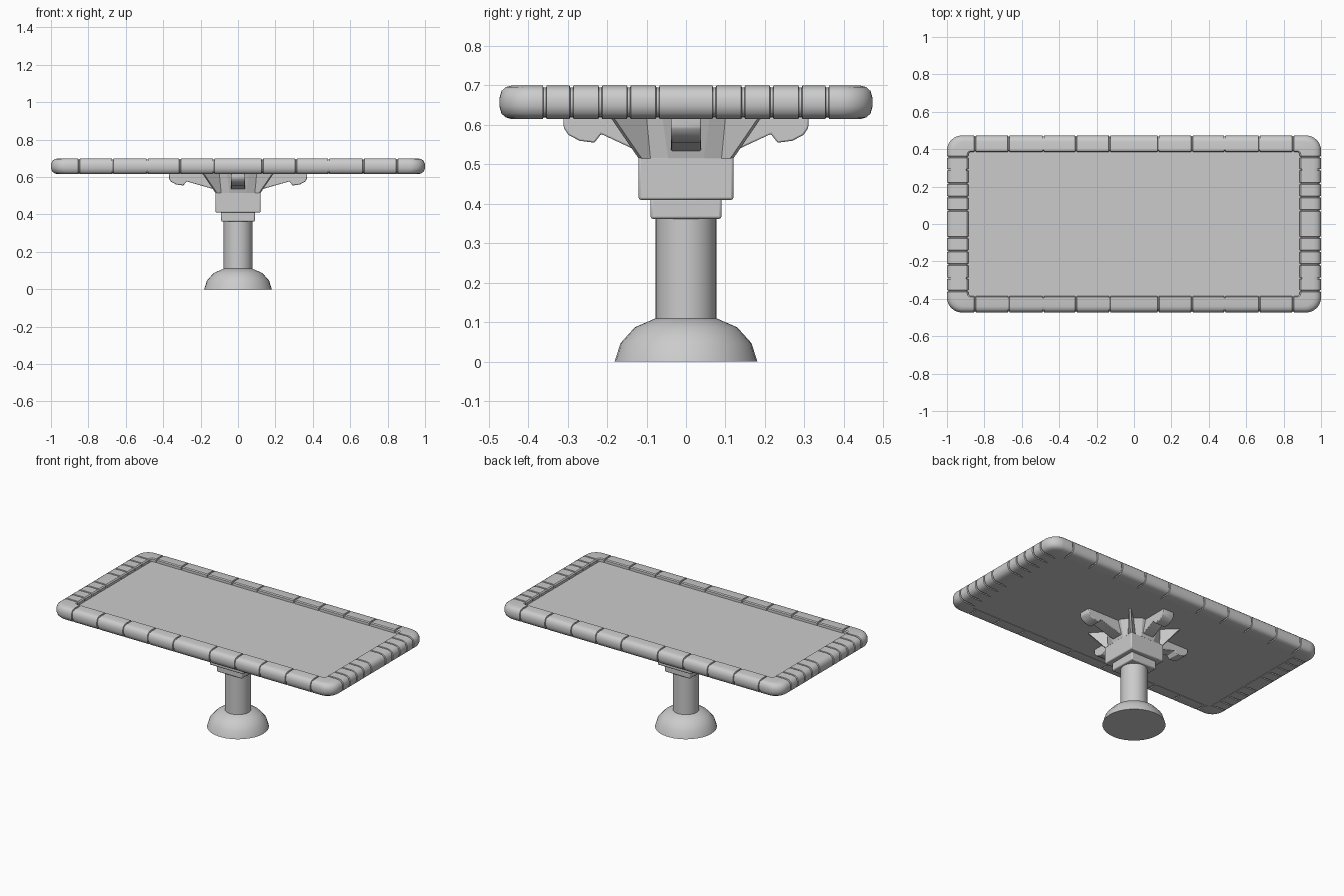
import bpy, bmesh
from math import cos, sin, pi, radians

if "Cube" in bpy.data.objects:
    bpy.data.objects.remove(bpy.data.objects["Cube"])


def make(name, verts, faces, smooth=True, bevel=0):
    me = bpy.data.meshes.new(name)
    me.from_pydata(verts, [], faces)
    bm = bmesh.new()
    bm.from_mesh(me)
    bmesh.ops.recalc_face_normals(bm, faces=bm.faces)
    bm.to_mesh(me)
    bm.free()
    ob = bpy.data.objects.new(name, me)
    bpy.context.collection.objects.link(ob)
    if bevel:
        m = ob.modifiers.new("bevel", 'BEVEL')
        m.width, m.segments = bevel, 2
    if smooth:
        bpy.ops.object.select_all(action='DESELECT')
        bpy.context.view_layer.objects.active = ob
        ob.select_set(True)
        bpy.ops.object.shade_smooth_by_angle(angle=radians(35))
    return ob


def loft(name, rings, closed=False, **kw):
    """Skin equal-length rings; capped at both ends unless closed into a loop."""
    n, k = len(rings[0]), len(rings)
    faces = [(i * n + j, i * n + (j + 1) % n, (i + 1) % k * n + (j + 1) % n, (i + 1) % k * n + j)
             for i in range(k if closed else k - 1) for j in range(n)]
    if not closed:
        faces += [tuple(range(n)), tuple(range((k - 1) * n, k * n))]
    return make(name, [p for r in rings for p in r], faces, **kw)


def box(name, x, y, z0, z1, bevel=0):
    ring = [(-x, -y), (x, -y), (x, y), (-x, y)]
    return loft(name, [[(a, b, z) for a, b in ring] for z in (z0, z1)], bevel=bevel)


def lathe(name, profile, seg=32):
    return loft(name, [[(r * cos(2 * pi * i / seg), r * sin(2 * pi * i / seg), z)
                        for i in range(seg)] for r, z in profile])


# padded rim: one profile swept round the table, pinched at each seam
OX, OY, IX, IY, RO, RI = 1.0, 0.473, 0.885, 0.385, 0.08, 0.015
Z0, Z1 = 0.615, 0.70
ZC = (Z0 + Z1) / 2
PROFILE = [(0.36, Z1), (0.18, Z1 - .004), (0.06, Z1 - .014), (0, Z1 - .032),
           (0, Z0 + .032), (0.06, Z0 + .014), (0.18, Z0 + .004), (0.36, Z0),
           (1, Z0), (1, Z1 - .006), (0.94, Z1)]
seams_x = [0.13, 0.31, 0.485, 0.67, 0.85]
seams_y = [0.072, 0.145, 0.217, 0.29, 0.358]


def seam_stations(seams):
    pos = sorted([-s for s in seams] + seams)
    return [(p + d, g) for p in pos for d, g in ((-.005, 1), (-.003, .87), (.003, .87), (.005, 1))]


path = []  # (outer point, inner point, profile scale)
for side in range(4):
    s = 1 if side in (1, 2) else -1
    direction = 1 if side in (0, 1) else -1
    for p, g in seam_stations(seams_x if side % 2 == 0 else seams_y):
        p *= direction
        if side % 2 == 0:
            path.append(((p, s * OY), (p, s * IY), g))
        else:
            s2 = 1 if side == 1 else -1
            path.append(((s2 * OX, p), (s2 * IX, p), g))
    sx, sy = ((1, -1), (1, 1), (-1, 1), (-1, -1))[side]
    for i in range(9):
        a = -pi / 2 + side * pi / 2 + i * pi / 16
        path.append(((sx * (OX - RO) + RO * cos(a), sy * (OY - RO) + RO * sin(a)),
                     (sx * (IX - RI) + RI * cos(a), sy * (IY - RI) + RI * sin(a)), 1))

rings = []
for o, i, g in path:
    ring = []
    for t, z in PROFILE:
        t = .5 + (t - .5) * g
        ring.append((o[0] + (i[0] - o[0]) * t, o[1] + (i[1] - o[1]) * t, ZC + (z - ZC) * g))
    rings.append(ring)
loft("table_rim", rings, closed=True)

# inset table panel
box("table_panel", 0.91, 0.405, 0.617, 0.678)

# pedestal
lathe("domed_base", [(0.181, 0), (0.166, 0.047), (0.13, 0.087), (0.075, 0.111), (0.01, 0.113)])
lathe("column", [(0.077, 0.10), (0.077, 0.37)])
box("collar", 0.09, 0.09, 0.362, 0.415, bevel=0.006)
box("head_block", 0.12, 0.12, 0.41, 0.52, bevel=0.006)

# star-shaped flare: thin corner fins with valleys between the arms
low = [(.12, -.045), (.12, .045), (.12, .09), (.12, .112), (.112, .12), (.09, .12)]
high = [(.15, -.06), (.15, .06), (.115, .10), (.192, .184), (.184, .192), (.10, .115)]


def star(points, z):
    out = []
    for k in range(4):
        c, s = round(cos(k * pi / 2)), round(sin(k * pi / 2))
        out += [(c * x - s * y, s * x + c * y, z) for x, y in points]
    return out


loft("support_flare", [star(low, 0.515), star(high, 0.62)], smooth=False)

# four hooked support arms, longer along x
for k, name in enumerate(("right", "back", "left", "front")):
    d = 0.06 if k % 2 == 0 else 0
    prof = [(.05, .62), (.31 + d, .62), (.31 + d, .593), (.298 + d, .575), (.27 + d, .56),
            (.232 + d, .555), (.215 + d, .577), (.118, .532), (.05, .525)]
    c, s = round(cos(k * pi / 2)), round(sin(k * pi / 2))
    loft("arm_" + name, [[(c * u - s * w, s * u + c * w, z) for u, z in prof]
                         for w in (-.038, .038)], bevel=0.004)
